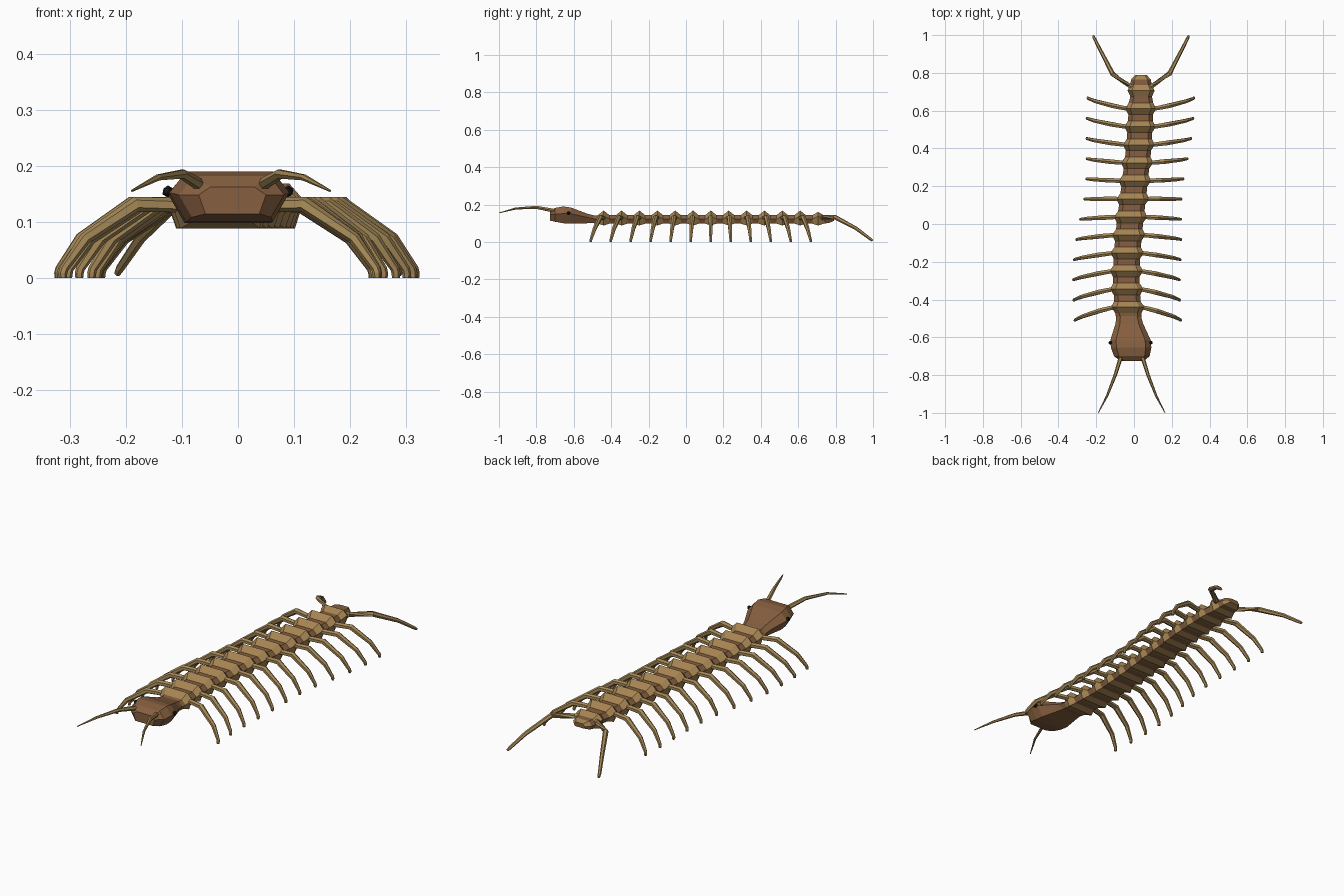
import bpy, bmesh, math
from mathutils import Vector

if "Cube" in bpy.data.objects:
    bpy.data.objects.remove(bpy.data.objects["Cube"])


def material(name, rgb):
    m = bpy.data.materials.new(name)
    m.diffuse_color = (*rgb, 1)
    m.use_nodes = True
    m.node_tree.nodes["Principled BSDF"].inputs["Base Color"].default_value = m.diffuse_color
    return m


BROWN = material("brown_shell", (0.24, 0.115, 0.05))
TAN = material("tan_shell", (0.38, 0.23, 0.085))
LEG = material("leg_tan", (0.38, 0.25, 0.095))
DARK = material("eye_black", (0.01, 0.01, 0.01))


def loft(name, rings, mats, band_mats=None):
    """Skin equal-length rings of points and cap both ends."""
    bm = bmesh.new()
    rows = [[bm.verts.new(p) for p in ring] for ring in rings]
    n = len(rows[0])
    for k, (a, b) in enumerate(zip(rows, rows[1:])):
        for i in range(n):
            f = bm.faces.new((a[i], a[(i + 1) % n], b[(i + 1) % n], b[i]))
            f.material_index = band_mats[k] if band_mats else 0
    bm.faces.new(rows[0])
    bm.faces.new(rows[-1])
    bmesh.ops.recalc_face_normals(bm, faces=bm.faces)
    mesh = bpy.data.meshes.new(name)
    bm.to_mesh(mesh)
    bm.free()
    for m in mats:
        mesh.materials.append(m)
    obj = bpy.data.objects.new(name, mesh)
    bpy.context.collection.objects.link(obj)
    return obj


def limb(name, path, radii, sides=6):
    """Tapered tube along a path."""
    pts = [Vector(p) for p in path]
    rings = []
    for i, (p, r) in enumerate(zip(pts, radii)):
        t = Vector()
        if i > 0:
            t += (p - pts[i - 1]).normalized()
        if i < len(pts) - 1:
            t += (pts[i + 1] - p).normalized()
        t.normalize()
        u = t.cross(Vector((0, 1, 0)) if abs(t.y) < 0.7 else Vector((0, 0, 1))).normalized()
        v = t.cross(u)
        rings.append([p + r * (u * math.cos(a) + v * math.sin(a))
                      for a in (math.tau * k / sides for k in range(sides))])
    return loft(name, rings, [LEG])


# Sideways sway of the body along its length
SPINE = [(-0.72, -0.010), (-0.62, -0.018), (-0.50, -0.027), (-0.40, -0.036),
         (-0.29, -0.041), (-0.18, -0.038), (-0.08, -0.030), (0.03, -0.019),
         (0.14, -0.005), (0.24, 0.006), (0.35, 0.020), (0.46, 0.029),
         (0.57, 0.035), (0.68, 0.038), (0.80, 0.036)]


def sway(y):
    if y <= SPINE[0][0]:
        return SPINE[0][1]
    for (y0, x0), (y1, x1) in zip(SPINE, SPINE[1:]):
        if y <= y1:
            return x0 + (x1 - x0) * (y - y0) / (y1 - y0)
    return SPINE[-1][1]


def section(y, w, low, mid, high, top=0.68, bottom=0.8):
    """Flattened six-sided shell cross-section."""
    x = sway(y)
    return [(x + a, y, z) for a, z in
            ((w, mid), (w * top, high), (-w * top, high),
             (-w, mid), (-w * bottom, low), (w * bottom, low))]


# Segmented trunk: one raised tan ridge per segment, brown bands between
FIRST, STEP, COUNT = -0.44, 0.0955, 13
rings, bands = [section(-0.51, 0.066, 0.102, 0.122, 0.138)], []
for i in range(COUNT):
    y = FIRST + STEP * i
    s = 1 - 0.012 * max(0, i - 5) - (0.1 if i == COUNT - 1 else 0)
    rings += [section(y - 0.031, 0.070 * s, 0.098, 0.122, 0.143),
              section(y, 0.088 * s, 0.088, 0.138, 0.168 if i < 12 else 0.16),
              section(y + 0.031, 0.070 * s, 0.098, 0.122, 0.143)]
    bands += [0, 1, 1]
rings += [section(0.765, 0.052, 0.102, 0.122, 0.142), section(0.79, 0.03, 0.112, 0.122, 0.134)]
bands += [0, 1]
loft("body", rings, [BROWN, TAN], bands)

# Head
loft("head", [section(-0.485, 0.064, 0.102, 0.122, 0.140),
              section(-0.53, 0.074, 0.100, 0.132, 0.152),
              section(-0.615, 0.107, 0.098, 0.150, 0.184, 0.72, 0.72),
              section(-0.655, 0.107, 0.100, 0.152, 0.190, 0.72, 0.72),
              section(-0.70, 0.094, 0.108, 0.148, 0.182, 0.72, 0.75),
              section(-0.726, 0.060, 0.114, 0.148, 0.162, 0.65, 0.8)], [BROWN])

for side, label in ((-1, "left"), (1, "right")):
    # Eye
    bpy.ops.mesh.primitive_ico_sphere_add(subdivisions=1, radius=0.011,
                                          location=(-0.018 + side * 0.107, -0.628, 0.154))
    eye = bpy.context.object
    eye.name = "eye_" + label
    eye.data.materials.append(DARK)

    # Antenna
    limb("antenna_" + label,
         [(-0.0125 + side * a, y, z) for a, y, z in
          ((0.050, -0.68, 0.160), (0.062, -0.72, 0.170), (0.087, -0.80, 0.185),
           (0.130, -0.91, 0.179), (0.177, -1.0, 0.155))],
         (0.011, 0.011, 0.009, 0.006, 0.002))

    # Walking legs, fanning forward at the front and backward at the rear
    for i in range(12):
        y = FIRST + STEP * i
        x = sway(y)
        sweep = -0.07 + 0.0115 * i
        k = min(0.280, 0.250 + 0.01 * abs(i - 6.5)) / 0.280
        limb(f"leg_{label}_{i + 1}",
             [(x + side * a * k, y + sweep * f, z) for a, f, z in
              ((0.050, 0.0, 0.128), (0.090, 0.06, 0.130), (0.150, 0.28, 0.131),
               (0.240, 0.70, 0.070), (0.278, 0.96, 0.016), (0.280, 1.0, 0.008), (0.280, 1.0, 0.0))],
             (0.013, 0.013, 0.014, 0.011, 0.008, 0.008, 0.007))

    # Long trailing legs at the tail
    limb("tail_leg_" + label,
         [(0.037 + side * a, y, z) for a, y, z in
          ((0.030, 0.71, 0.128), (0.065, 0.735, 0.130), (0.150, 0.795, 0.133),
           (0.210, 0.91, 0.072), (0.248, 0.985, 0.016), (0.252, 0.996, 0.008))],
         (0.013, 0.013, 0.013, 0.010, 0.008, 0.006))
